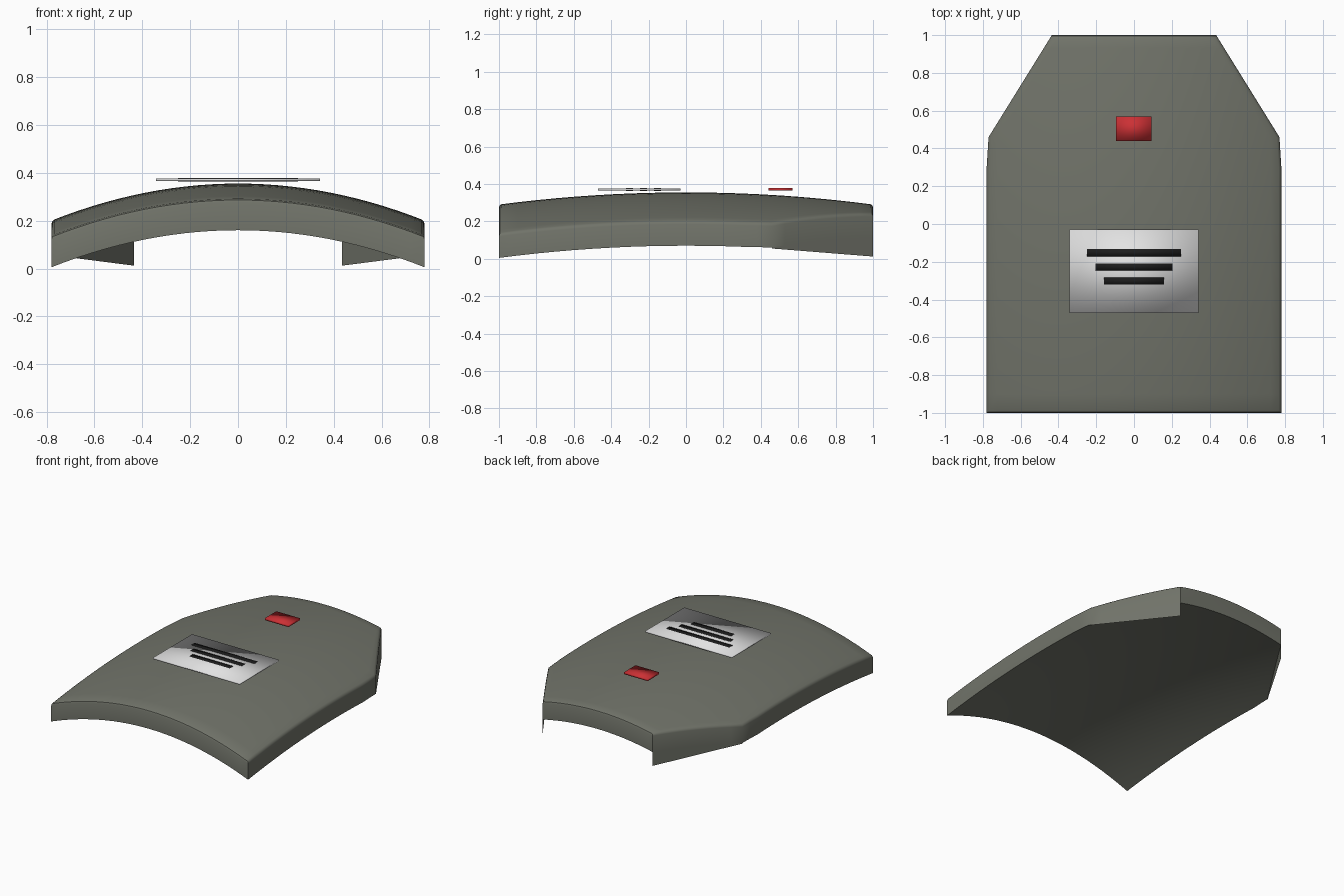
import bpy, bmesh, math

cube = bpy.data.objects.get("Cube")
if cube:
    bpy.data.objects.remove(cube, do_unlink=True)

THICK = 0.13
CORNER_Y, CORNER_X, END_X = 0.46, 0.77, 0.435


def material(name, rgb, rough=0.6):
    m = bpy.data.materials.new(name)
    m.use_nodes = True
    m.diffuse_color = (*rgb, 1)
    bsdf = m.node_tree.nodes["Principled BSDF"]
    bsdf.inputs["Base Color"].default_value = (*rgb, 1)
    bsdf.inputs["Roughness"].default_value = rough
    return m


def finish(name, bm, mat):
    mesh = bpy.data.meshes.new(name)
    bm.to_mesh(mesh)
    bm.free()
    mesh.materials.append(mat)
    obj = bpy.data.objects.new(name, mesh)
    bpy.context.collection.objects.link(obj)
    return obj


def smooth_by_angle(obj, degrees):
    bpy.ops.object.select_all(action='DESELECT')
    obj.select_set(True)
    bpy.context.view_layer.objects.active = obj
    bpy.ops.object.shade_smooth_by_angle(angle=math.radians(degrees))


def top_z(x, y):
    """Doubly curved outer surface."""
    return 0.355 - 0.155 * (x / 0.78) ** 2 - 0.065 * y * y


def half_width(y):
    if y <= 0.3:
        return 0.78
    if y <= CORNER_Y:
        return 0.78 - 0.01 * (y - 0.3) / (CORNER_Y - 0.3)
    t = (y - CORNER_Y) / (1 - CORNER_Y)
    return CORNER_X + (END_X - CORNER_X) * t


olive = material("olive grey", (0.165, 0.173, 0.143))
silver = material("light grey", (0.76, 0.76, 0.76))
black = material("black", (0.012, 0.012, 0.012))
red = material("red", (0.6, 0.03, 0.035))

# Curved armour shell: grid squeezed to the outline, then thickened
rows = [-1 + 1.3 * i / 13 for i in range(14)] + [0.38]
chamfer_rows = [CORNER_Y + (1 - CORNER_Y) * i / 8 for i in range(9)]
rows += chamfer_rows
COLS = 28
bm = bmesh.new()
grid = []
for y in rows:
    xs = [half_width(y) * (2 * j / COLS - 1) for j in range(COLS + 1)]
    grid.append([bm.verts.new((x, y, top_z(x, y))) for x in xs])
for a, b in zip(grid, grid[1:]):
    for j in range(COLS):
        bm.faces.new((a[j], a[j + 1], b[j + 1], b[j]))
top_faces = bm.faces[:]
under = bmesh.ops.duplicate(bm, geom=bm.verts[:] + bm.edges[:] + top_faces)
under_faces = [g for g in under["geom"] if isinstance(g, bmesh.types.BMFace)]
for g in under["geom"]:
    if isinstance(g, bmesh.types.BMVert):
        g.co.z -= THICK
bmesh.ops.reverse_faces(bm, faces=under_faces)
rim = [e for e in bm.edges if e.is_boundary]
top_set = set(top_faces)
top_rim = [e for e in rim if e.link_faces[0] in top_set]
bmesh.ops.bridge_loops(bm, edges=rim)
bmesh.ops.recalc_face_normals(bm, faces=bm.faces[:])
# Softly rounded outer rim
bmesh.ops.bevel(bm, geom=top_rim, offset=0.015, segments=2,
                profile=0.5, affect='EDGES')
shell = finish("curved_plate", bm, olive)
smooth_by_angle(shell, 40)

# Thin walls hanging below the two slanted corners
for side, name in ((1, "left_corner_wall"), (-1, "right_corner_wall")):
    bm = bmesh.new()
    previous = None
    for i, y in enumerate(chamfer_rows):
        x = half_width(y)
        t = i / (len(chamfer_rows) - 1)
        upper = top_z(x, y) - THICK
        lower = min(upper - 0.0005, 0.055 + (0.012 - 0.055) * t)
        pair = [bm.verts.new((side * x, y, z)) for z in (upper, lower)]
        if previous:
            loop = (previous[0], previous[1], pair[1], pair[0])
            bm.faces.new(loop if side > 0 else loop[::-1])
        previous = pair
    finish(name, bm, olive)


# Label plate, its printed bars and the small red badge
def slab(name, cx, cy, sx, sy, z0, z1, mat):
    bm = bmesh.new()
    bmesh.ops.create_cube(bm, size=1)
    for v in bm.verts:
        v.co = (cx + v.co.x * sx, cy + v.co.y * sy,
                (z0 + z1) / 2 + v.co.z * (z1 - z0))
    for f in bm.faces:
        f.smooth = True
    return finish(name, bm, mat)


slab("label_plate", 0, -0.25, 0.685, 0.44, 0.366, 0.377, silver)
for n, half in enumerate((0.25, 0.205, 0.16)):
    slab(f"label_bar_{n + 1}", 0, -0.152 - 0.075 * n, 2 * half, 0.038,
         0.363, 0.379, black)
slab("red_badge", -0.002, 0.505, 0.187, 0.13, 0.364, 0.378, red)
